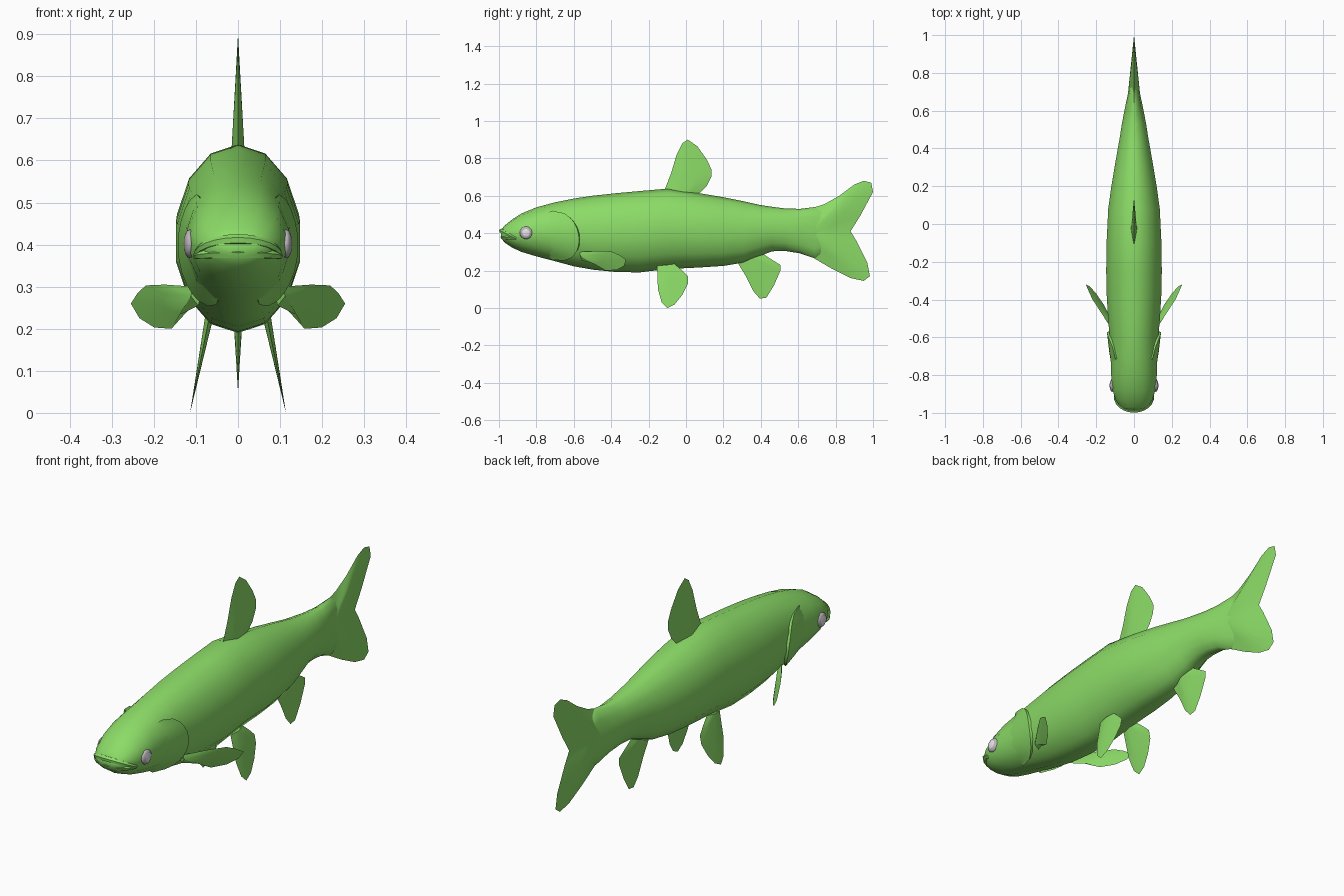
import bpy, bmesh, math
from mathutils import Vector

cube = bpy.data.objects.get("Cube")
if cube:
    bpy.data.objects.remove(cube, do_unlink=True)


def material(name, rgb):
    m = bpy.data.materials.new(name)
    m.use_nodes = True
    m.diffuse_color = (*rgb, 1)
    bsdf = m.node_tree.nodes["Principled BSDF"]
    bsdf.inputs["Base Color"].default_value = (*rgb, 1)
    bsdf.inputs["Roughness"].default_value = 0.7
    return m


GREEN = material("fish green", (0.26, 0.71, 0.135))
WHITE = material("eye white", (0.85, 0.84, 0.86))
GREY = material("eye rim grey", (0.5, 0.46, 0.5))


def smooth(ob, degrees):
    bpy.ops.object.select_all(action="DESELECT")
    ob.select_set(True)
    bpy.context.view_layer.objects.active = ob
    bpy.ops.object.shade_smooth_by_angle(angle=math.radians(degrees))


def finish(bm, name, mats, degrees=30, side=0):
    bmesh.ops.recalc_face_normals(bm, faces=bm.faces)
    # open shells must face away from the body
    if side and sum(f.normal.x for f in bm.faces) * side < 0:
        bmesh.ops.reverse_faces(bm, faces=bm.faces)
    me = bpy.data.meshes.new(name)
    bm.to_mesh(me)
    bm.free()
    ob = bpy.data.objects.new(name, me)
    bpy.context.collection.objects.link(ob)
    for m in mats:
        me.materials.append(m)
    smooth(ob, degrees)
    return ob


# Body stations: y, top, bottom, half width
STATIONS = [
    (-.99, .415, .375, .045), (-.97, .44, .35, .075), (-.93, .473, .323, .1),
    (-.88, .505, .3, .116), (-.8, .538, .276, .124), (-.7, .565, .25, .127),
    (-.6, .585, .223, .132), (-.5, .6, .205, .141), (-.38, .613, .193, .148),
    (-.25, .625, .19, .151), (-.1, .638, .208, .149), (.08, .612, .217, .14),
    (.2, .592, .225, .123), (.31, .57, .243, .104), (.4, .55, .28, .088),
    (.46, .541, .303, .077), (.53, .532, .305, .066), (.61, .53, .292, .05),
    (.69, .54, .265, .033), (.76, .5, .3, .018), (.8, .45, .36, .01),
]


def skin(y, angle, out=0.0):
    """Point on the body; the angle runs from the back down to the belly."""
    i = 0
    while i < len(STATIONS) - 2 and y > STATIONS[i + 1][0]:
        i += 1
    a, b = STATIONS[i], STATIONS[i + 1]
    t = (y - a[0]) / (b[0] - a[0])
    top, bottom, w = (a[k] + (b[k] - a[k]) * t for k in (1, 2, 3))
    half = (top - bottom) / 2
    return Vector(((w + out) * math.sin(angle), y,
                   (top + bottom) / 2 + (half + out) * math.cos(angle)))


def bridge(bm, rows, closed):
    for r, s in zip(rows, rows[1:]):
        n = len(r)
        for k in range(n if closed else n - 1):
            bm.faces.new((r[k], r[(k + 1) % n], s[(k + 1) % n], s[k]))


# Body
SIDES = 14
bm = bmesh.new()
rings = [[bm.verts.new(skin(s[0], math.tau * k / SIDES)) for k in range(SIDES)]
         for s in STATIONS]
bridge(bm, rings, True)
bm.faces.new(rings[0])
bm.faces.new(rings[-1])
finish(bm, "body", [GREEN], 60)


# Fins: sharp outline, thickened towards the middle of the root
def fin(name, outline, thick, plane=lambda y, z: 0.0, side=1, root=None):
    bm = bmesh.new()
    (y0, z0), (y1, z1) = outline[0], outline[-1]
    ry, rz = root or ((y0 + y1) / 2, (z0 + z1) / 2)

    def vert(y, z, off):
        return bm.verts.new((side * (plane(y, z) + off), y, z))

    edge = [vert(y, z, 0) for y, z in outline]
    for sign in (1, -1):
        inner = [vert(ry + (y - ry) * .5, rz + (z - rz) * .5, sign * thick * .5)
                 for y, z in outline]
        centre = vert(ry, rz, sign * thick)
        bridge(bm, [edge, inner], True)
        for k in range(len(inner)):
            bm.faces.new((inner[k], inner[(k + 1) % len(inner)], centre))
    finish(bm, name, [GREEN])


fin("dorsal_fin", [(-.115, .63), (-.08, .72), (-.05, .82), (-.02, .88), (.01, .9),
                   (.06, .865), (.11, .795), (.137, .74), (.135, .7), (.11, .65),
                   (.06, .6)], .016)
fin("anal_fin", [(.265, .26), (.32, .17), (.36, .09), (.395, .05), (.43, .055),
                 (.47, .12), (.505, .2), (.505, .23), (.46, .258), (.41, .29)], .014)
fin("tail_fin", [(.66, .53), (.74, .555), (.82, .6), (.9, .66), (.95, .68), (.99, .67),
                 (1, .62), (.93, .49), (.88, .41), (.91, .36), (.97, .24), (.983, .17),
                 (.95, .145), (.88, .16), (.78, .21), (.66, .28)], .034, root=(.67, .41))

PELVIC = [(-.155, .225), (-.15, .1), (-.13, .03), (-.1, 0), (-.06, .02), (-.02, .07),
          (.01, .13), (.01, .17), (-.02, .2), (-.06, .235)]
PECTORAL = [(-.57, .3), (-.47, .305), (-.4, .303), (-.36, .285), (-.32, .26),
            (-.33, .225), (-.37, .203), (-.43, .2), (-.47, .23), (-.56, .255)]


# Gill cover: a shell lifting off the body towards its rear edge
def gill_cover(name, side):
    bm = bmesh.new()
    rows = []
    for i in range(13):
        s = i / 12
        angle = math.radians(46 + 112 * s)
        reach = .17 * math.sin(math.pi * s) ** .5 if 0 < i < 12 else .02
        row = [(0, -.004), (.35, .003), (.7, .007), (.96, .009), (1, -.008)]
        rows.append([bm.verts.new(skin(-.735 + reach * u, angle, out)) for u, out in row])
    bridge(bm, rows, False)
    for v in bm.verts:
        v.co.x *= side
    finish(bm, name, [GREEN], 40, side)


# Eye: flattened ball with a pale centre inside a grey rim
def eye(name, side):
    bm = bmesh.new()
    bmesh.ops.create_uvsphere(bm, u_segments=16, v_segments=10, radius=1)
    for v in bm.verts:
        x, y, z = v.co
        v.co = (side * (.115 + .014 * z), -.855 + .034 * x, .402 + .034 * y)
    for f in bm.faces:
        c = f.calc_center_median()
        f.material_index = 0 if math.hypot(c.y + .855, c.z - .402) < .023 else 1
    finish(bm, name, [WHITE, GREY], 60)


for label, side in (("left", 1), ("right", -1)):
    fin(label + "_pelvic_fin", PELVIC, .01, lambda y, z: .07 + (.22 - z) * .2, side)
    fin(label + "_pectoral_fin", PECTORAL, .012,
        lambda y, z: .22 + .66 * (y + .4) + .4 * (z - .305), side)
    gill_cover(label + "_gill_cover", side)
    eye(label + "_eye", side)


# Lips: tubes bent round the snout
def lip(name, front, lift, radius):
    cu = bpy.data.curves.new(name, "CURVE")
    cu.dimensions = "3D"
    cu.bevel_depth = radius
    cu.bevel_resolution = 1
    cu.use_fill_caps = True
    sp = cu.splines.new("POLY")
    n = 13
    sp.points.add(n - 1)
    for k, p in enumerate(sp.points):
        a = math.pi * (k / (n - 1) - .5)
        c = math.cos(a)
        p.co = (.1 * math.sin(a), -.91 + (front + .91) * c, .372 + lift * c, 1)
        p.radius = .5 + .5 * c
    ob = bpy.data.objects.new(name, cu)
    bpy.context.collection.objects.link(ob)
    cu.materials.append(GREEN)
    bpy.ops.object.select_all(action="DESELECT")
    ob.select_set(True)
    bpy.context.view_layer.objects.active = ob
    bpy.ops.object.convert(target="MESH")
    smooth(bpy.context.object, 50)


lip("upper_lip", -.987, .04, .013)
lip("lower_lip", -.978, .008, .014)
